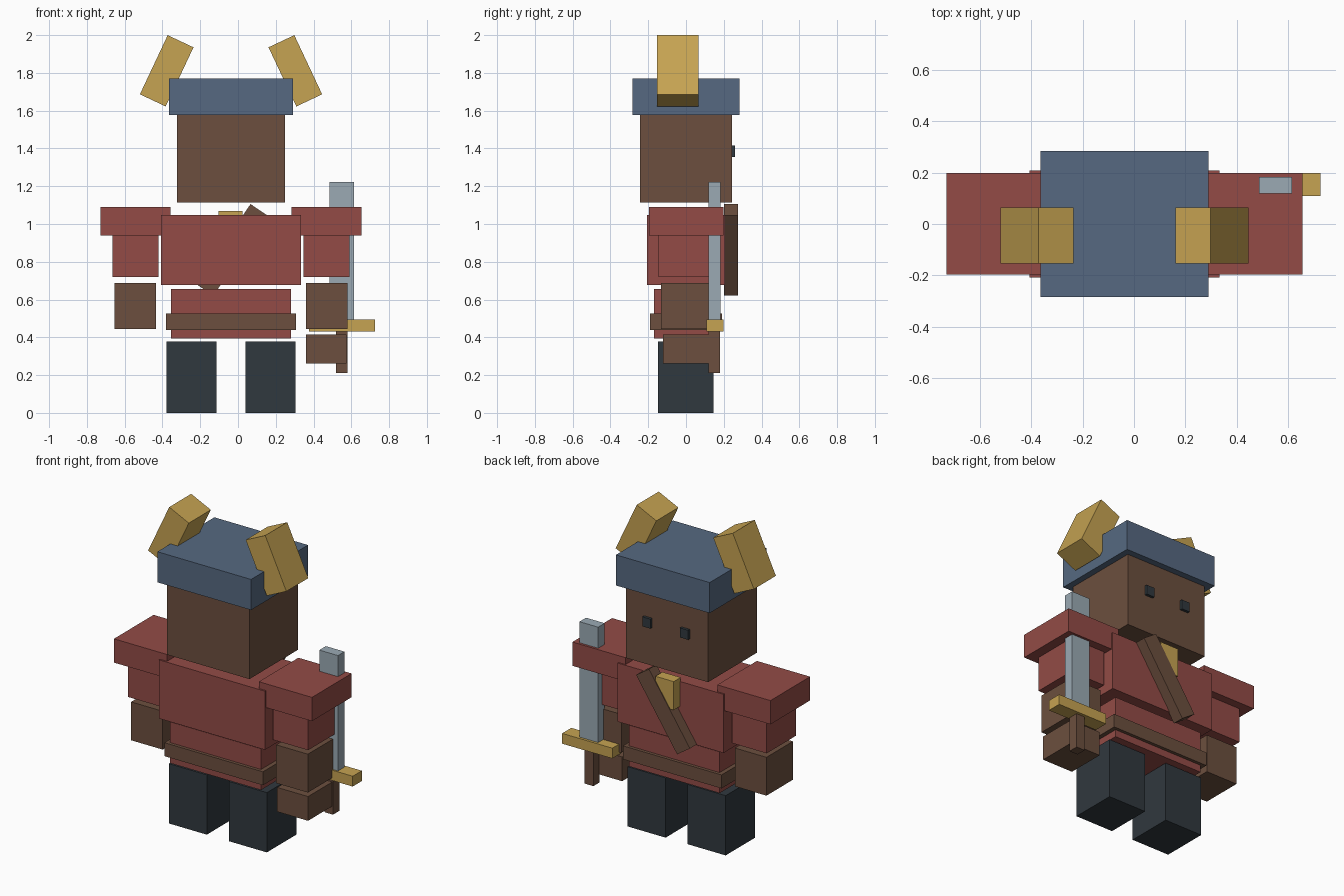
import bpy, bmesh, math
from mathutils import Matrix, Vector

if "Cube" in bpy.data.objects:
    bpy.data.objects.remove(bpy.data.objects["Cube"])


def material(name, rgb):
    # 8-bit display colour to linear
    m = bpy.data.materials.new(name)
    lin = [((c / 255 + 0.055) / 1.055) ** 2.4 for c in rgb]
    m.diffuse_color = (*lin, 1)
    m.use_nodes = True
    m.node_tree.nodes["Principled BSDF"].inputs["Base Color"].default_value = m.diffuse_color
    return m


RED = material("red cloth", (147, 75, 70))
BROWN = material("brown leather", (108, 79, 62))
NAVY = material("dark trousers", (48, 56, 62))
BLUE = material("blue helmet", (86, 105, 129))
GOLD = material("gold", (198, 163, 82))
STEEL = material("steel", (155, 170, 180))


def box(name, mat, x, y, z, tilt=0):
    """Box from (min, max) ranges, tilted in degrees about the y axis."""
    size = Vector((x[1] - x[0], y[1] - y[0], z[1] - z[0]))
    mid = Vector((sum(x) / 2, sum(y) / 2, sum(z) / 2))
    bm = bmesh.new()
    bmesh.ops.create_cube(bm, size=1, matrix=Matrix.Diagonal((*size, 1)))
    me = bpy.data.meshes.new(name)
    bm.to_mesh(me)
    bm.free()
    me.materials.append(mat)
    ob = bpy.data.objects.new(name, me)
    ob.location = mid
    ob.rotation_euler.y = math.radians(tilt)
    bpy.context.collection.objects.link(ob)
    return ob


CX = -0.037  # body centre line


def pair(name, mat, inner, outer, y, z, tilt=0):
    """Two mirrored boxes at distances inner..outer from the body centre."""
    box("right_" + name, mat, (CX + inner, CX + outer), y, z, -tilt)
    box("left_" + name, mat, (CX - outer, CX - inner), y, z, tilt)


def centred(name, mat, half_x, half_y, z):
    box(name, mat, (CX - half_x, CX + half_x), (-half_y, half_y), z)


# Body
pair("leg", NAVY, 0.077, 0.342, (-0.148, 0.146), (0, 0.377))
centred("hips", RED, 0.317, 0.17, (0.395, 0.655))
centred("belt", BROWN, 0.344, 0.19, (0.44, 0.525))
centred("chest", RED, 0.37, 0.207, (0.677, 1.047))

# Arms
pair("shoulder", RED, 0.32, 0.691, (-0.197, 0.198), (0.94, 1.09))
pair("upper_arm", RED, 0.384, 0.628, (-0.145, 0.145), (0.72, 0.945))
pair("forearm", BROWN, 0.396, 0.617, (-0.132, 0.132), (0.445, 0.687))
box("right_hand", BROWN, (0.36, 0.575), (-0.123, 0.123), (0.262, 0.415))

# Head and horned helmet
centred("head", BROWN, 0.287, 0.243, (1.115, 1.58))
centred("helmet", BLUE, 0.327, 0.284, (1.577, 1.77))
pair("horn", GOLD, 0.265, 0.416, (-0.154, 0.065), (1.638, 1.984), 25.2)
pair("eye", NAVY, 0.103, 0.16, (0.235, 0.26), (1.355, 1.415))

# Chest strap and buckle
box("chest_strap", BROWN, (-0.086, 0.022), (0.2, 0.275), (0.607, 1.119), 34)
box("buckle", GOLD, (-0.103, 0.024), (0.2, 0.27), (0.89, 1.07))

# Sword
box("blade", STEEL, (0.485, 0.615), (0.118, 0.183), (0.49, 1.223))
box("guard", GOLD, (0.375, 0.725), (0.108, 0.199), (0.43, 0.495))
box("grip", BROWN, (0.52, 0.58), (0.118, 0.181), (0.21, 0.435))
